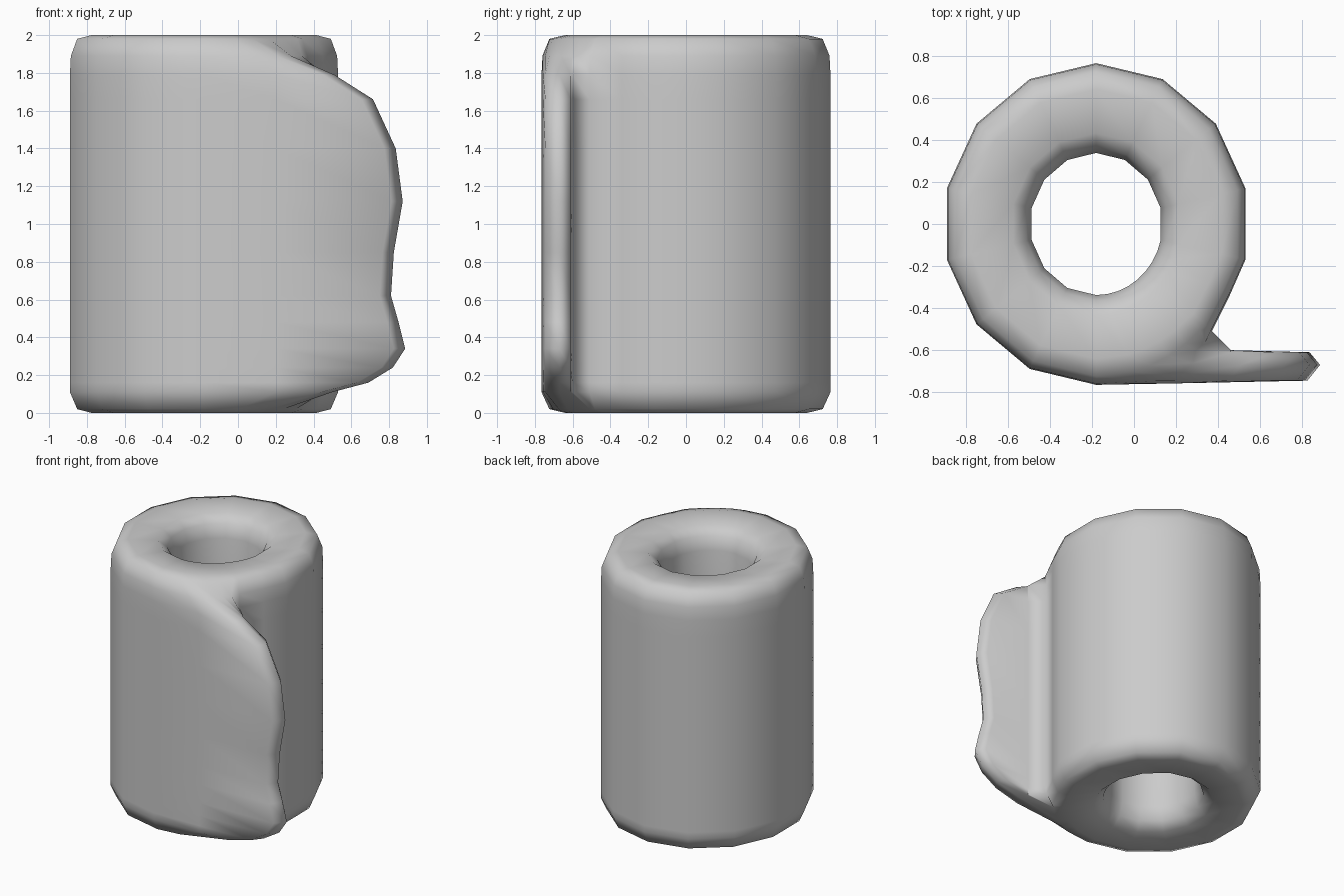
import bpy, bmesh
from math import sin, cos, radians

if "Cube" in bpy.data.objects:
    bpy.data.objects.remove(bpy.data.objects["Cube"])

CX, RX, RY = -0.18, 0.728, 0.765     # roll centre and radii
HX, HY = 0.315, 0.338                # hole radii
STEP = 360 / 14

# angles (clockwise from the back) shared by the outside and the hole
fan = [4 * STEP + i * 3 * STEP / 8 for i in range(1, 8)]
angles = [k * STEP for k in range(5)] + fan + [k * STEP for k in range(7, 14)]


def ellipse(a, rx, ry):
    return CX + rx * sin(radians(a)), ry * cos(radians(a))


def outer_ring(z, inset, tip):
    """Roll outline whose front right opens into a sheet ending at x = tip."""
    pts = [ellipse(a, RX, RY) for a in angles]
    pts[5], pts[6] = (0.455, -0.34), (0.37, -0.51)
    t = min(1, max(0, (tip - 0.22) / 0.28))
    sheet = [(min(0.46, tip - 0.03), -0.60), (tip - 0.05, -0.61),
             (tip, -0.67), (tip - 0.06, -0.745), (0.2, -0.758)]
    for i, (sx, sy) in enumerate(sheet):
        # slide from the plain roll outline to the open sheet
        a = 134 + 8 * i
        rx, ry = ellipse(a, RX, RY)
        pts[7 + i] = (rx + (sx - rx) * t, ry + (sy - ry) * t)
    s = 1 - inset / 0.74
    return [(CX + (x - CX) * s, y * s, z) for x, y in pts]


def hole_ring(z, s):
    return [(*ellipse(a, HX * s, HY * s), z) for a in angles]


# outside from bottom to top: height, rim inset, sheet end
levels = [(0, .12, .15), (.02, .04, .24), (.11, 0, .50), (.16, 0, .69),
          (.24, 0, .82), (.34, 0, .885), (.48, 0, .85), (.62, 0, .81),
          (.85, 0, .825), (1.12, 0, .872), (1.40, 0, .835), (1.66, 0, .715),
          (1.79, 0, .51), (1.89, .005, .37), (1.98, .04, .22), (2, .12, .13)]
rings = [outer_ring(*l) for l in levels]
# rounded hole rims, top then bottom
rings += [hole_ring(z, s) for z, s in
          [(1.985, 1.28), (1.93, 1.08), (1.83, 1), (.17, 1), (.07, 1.08), (.015, 1.28)]]

bm = bmesh.new()
rows = [[bm.verts.new(p) for p in r] for r in rings]
n = len(angles)
for i, row in enumerate(rows):
    nxt = rows[(i + 1) % len(rows)]
    for j in range(n):
        k = (j + 1) % n
        bm.faces.new((row[j], row[k], nxt[k], nxt[j]))
bmesh.ops.recalc_face_normals(bm, faces=bm.faces)
for f in bm.faces:
    f.smooth = True
mesh = bpy.data.meshes.new("paper_roll")
bm.to_mesh(mesh)
bm.free()
roll = bpy.data.objects.new("paper_roll", mesh)
bpy.context.collection.objects.link(roll)
